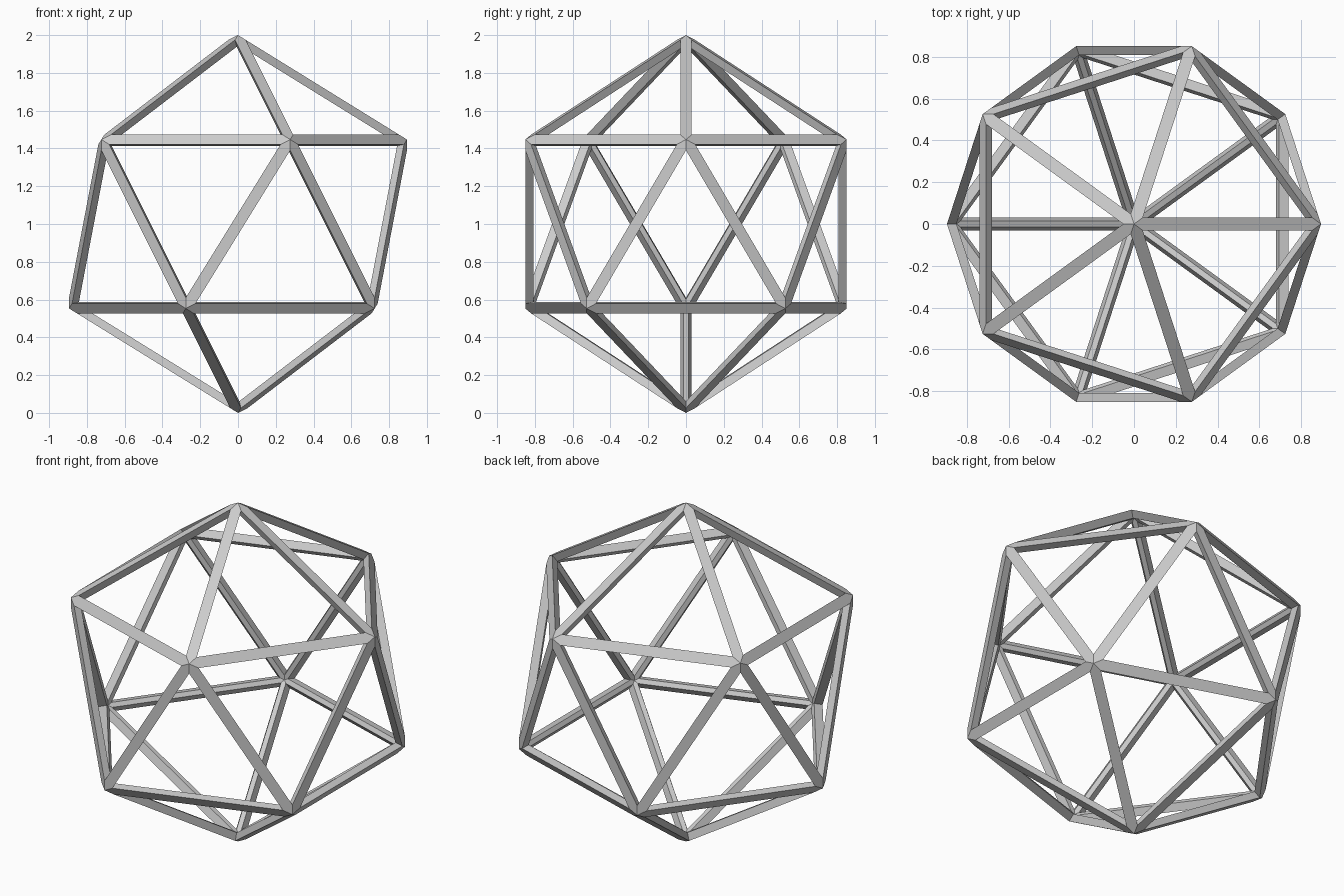
import bpy, bmesh, math
from mathutils import Vector

if "Cube" in bpy.data.objects:
    bpy.data.objects.remove(bpy.data.objects["Cube"])

HALF_WIDTH = 0.03   # half the outer width of a strut
DEPTH = 0.043       # radial depth of a strut

# Base icosahedron that guides the frame
guide = bmesh.new()
bmesh.ops.create_icosphere(guide, subdivisions=1, radius=1.0)
guide.verts.ensure_lookup_table()
edge0 = next(iter(guide.edges))
length = edge0.calc_length()
mid_radius = ((edge0.verts[0].co + edge0.verts[1].co) / 2).length
inradius = length / (2 * math.sqrt(3))
tilt = math.atan2(inradius, edge0.link_faces[0].calc_center_median().length)

frame = bmesh.new()
up = Vector((0, 0, 1))

# Pointed joints: outer and inner tip at each corner
outer_tip, inner_tip = {}, {}
for v in guide.verts:
    outer_tip[v] = frame.verts.new(v.co + up)
    inner_tip[v] = frame.verts.new(v.co * (1 - DEPTH / mid_radius) + up)

# Corners of each triangular opening, cut square to the face
outer, inner = {}, {}
for f in guide.faces:
    c = f.calc_center_median()
    n = c.normalized()
    shrink = (inradius - HALF_WIDTH * math.cos(tilt)) / inradius
    for v in f.verts:
        p = c + n * HALF_WIDTH * math.sin(tilt) + (v.co - c) * shrink + up
        outer[f, v] = frame.verts.new(p)
        inner[f, v] = frame.verts.new(p - n * DEPTH / math.cos(tilt))

# Struts: flat outside, flat narrower inside, slanted sides
for e in guide.edges:
    a, b = e.verts
    f, g = e.link_faces
    for tip, pts in ((outer_tip, outer), (inner_tip, inner)):
        frame.faces.new((tip[a], pts[f, a], pts[f, b], tip[b], pts[g, b], pts[g, a]))
    for s in (f, g):
        frame.faces.new((outer[s, a], outer[s, b], inner[s, b], inner[s, a]))

bmesh.ops.recalc_face_normals(frame, faces=frame.faces[:])
mesh = bpy.data.meshes.new("icosahedron_frame")
frame.to_mesh(mesh)
frame.free()
guide.free()
bpy.context.collection.objects.link(bpy.data.objects.new("icosahedron_frame", mesh))
